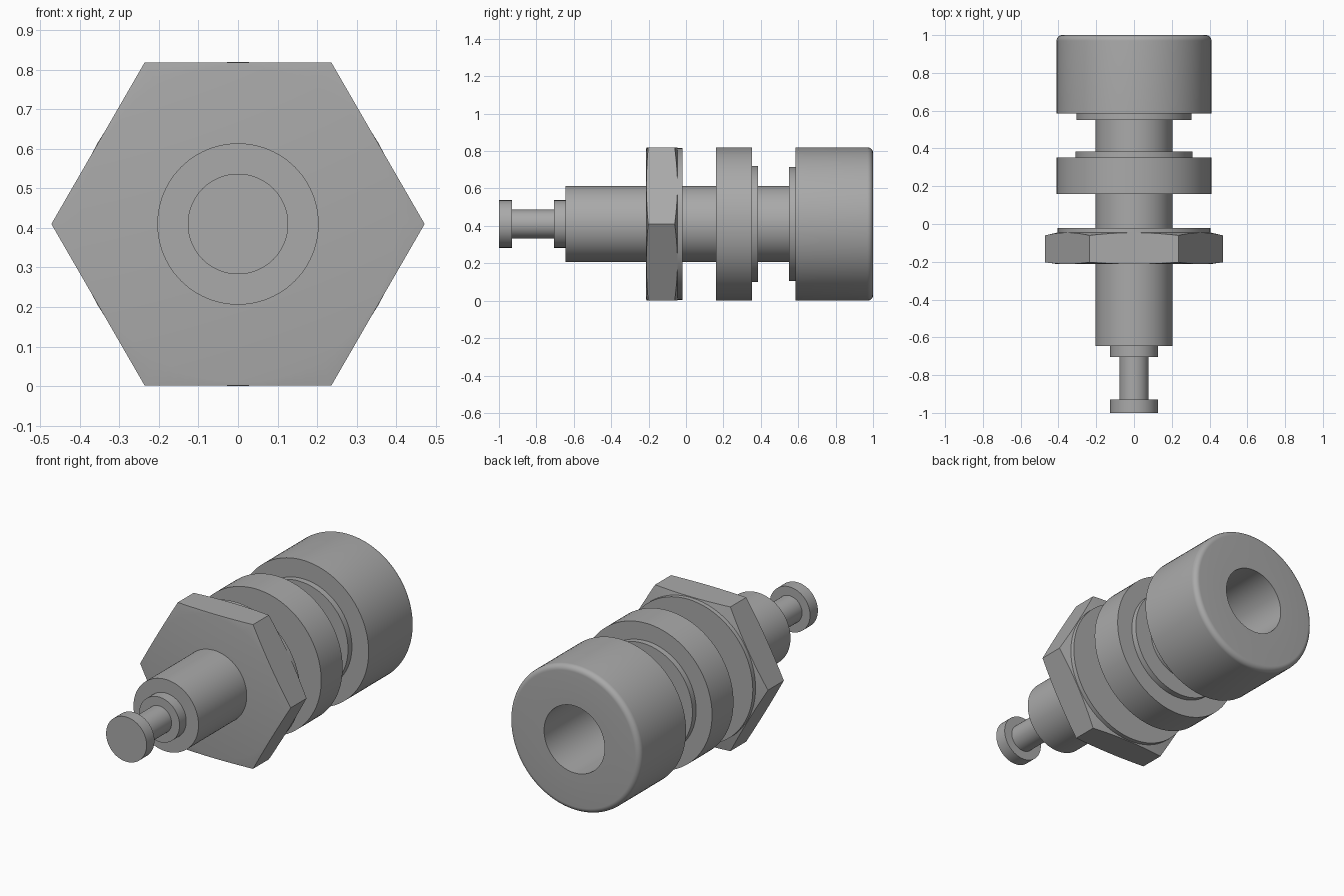
import bpy, bmesh, math
from mathutils import Matrix, Vector

if "Cube" in bpy.data.objects:
    bpy.data.objects.remove(bpy.data.objects["Cube"], do_unlink=True)

AXIS_Z = 0.41
SIDES = 96

grey = bpy.data.materials.new("plain grey")
grey.use_nodes = True
COLOUR = (0.4, 0.4, 0.4, 1)
grey.diffuse_color = COLOUR
grey.node_tree.nodes["Principled BSDF"].inputs["Base Color"].default_value = COLOUR


def add_object(name, bm):
    bmesh.ops.recalc_face_normals(bm, faces=bm.faces)
    mesh = bpy.data.meshes.new(name)
    bm.to_mesh(mesh)
    bm.free()
    mesh.materials.append(grey)
    obj = bpy.data.objects.new(name, mesh)
    obj.location.z = AXIS_Z
    bpy.context.collection.objects.link(obj)
    return obj


def smooth(obj):
    bpy.ops.object.select_all(action="DESELECT")
    obj.select_set(True)
    bpy.context.view_layer.objects.active = obj
    bpy.ops.object.shade_smooth_by_angle(angle=math.radians(30))


def lathe(name, profile):
    """Revolve (radius, y) points around the lengthwise axis."""
    bm = bmesh.new()
    verts = [bm.verts.new((r, y, 0)) for r, y in profile]
    edges = [bm.edges.new(pair) for pair in zip(verts, verts[1:])]
    bmesh.ops.spin(bm, geom=verts + edges, cent=(0, 0, 0), axis=(0, 1, 0),
                   angle=math.tau, steps=SIDES, use_duplicate=False)
    bmesh.ops.remove_doubles(bm, verts=bm.verts, dist=0.0001)
    obj = add_object(name, bm)
    smooth(obj)
    return obj


# Solder pin with a grooved waist
lathe("terminal_pin", [(0, -1), (0.127, -1), (0.127, -0.93), (0.077, -0.93),
                       (0.077, -0.705), (0.127, -0.705), (0.127, -0.63), (0, -0.63)])

# Barrel, and the socket head with rounded rim and bore
rim = [(0.38 + 0.03 * math.cos(a), 0.97 + 0.03 * math.sin(a))
       for a in (i * math.pi / 16 for i in range(9))]
lathe("barrel_and_socket_head",
      [(0, -0.645), (0.204, -0.645), (0.204, 0.55), (0.305, 0.55), (0.305, 0.585),
       (0.41, 0.585)] + rim + [(0.19, 1), (0.19, 0.45), (0, 0.45)])

# Stepped insulating collar
lathe("collar", [(0.2, 0.16), (0.41, 0.16), (0.41, 0.352), (0.31, 0.352),
                 (0.31, 0.385), (0.2, 0.385)])

# Hexagonal nut, its corners trimmed by a turned envelope with a washer face
bm = bmesh.new()
bmesh.ops.create_cone(bm, cap_ends=True, segments=6, radius1=0.472, radius2=0.472,
                      depth=0.3, matrix=Matrix.Translation(Vector((0, -0.115, 0)))
                      @ Matrix.Rotation(math.pi / 2, 4, "X"))
for v in bm.verts:  # point the corners sideways
    if min(abs(abs(v.co.x) - 0.472), abs(v.co.x)) > 0.01:
        break
else:
    bmesh.ops.rotate(bm, verts=bm.verts, matrix=Matrix.Rotation(math.pi / 6, 3, "Y"))
if max(v.co.x for v in bm.verts) < 0.45:
    bmesh.ops.rotate(bm, verts=bm.verts, matrix=Matrix.Rotation(math.pi / 6, 3, "Y"))
nut = add_object("hex_nut", bm)
envelope = lathe("nut_envelope", [(0, -0.213), (0.4, -0.213), (0.5, -0.198), (0.5, -0.067),
                                  (0.405, -0.045), (0.405, -0.02), (0, -0.02)])
trim = nut.modifiers.new("corner_trim", "BOOLEAN")
trim.operation = "INTERSECT"
trim.solver = "EXACT"
trim.object = envelope
bpy.context.view_layer.update()
trimmed = bpy.data.meshes.new_from_object(
    nut.evaluated_get(bpy.context.evaluated_depsgraph_get()))
nut.modifiers.clear()
nut.data = trimmed
bpy.data.objects.remove(envelope, do_unlink=True)
smooth(nut)
